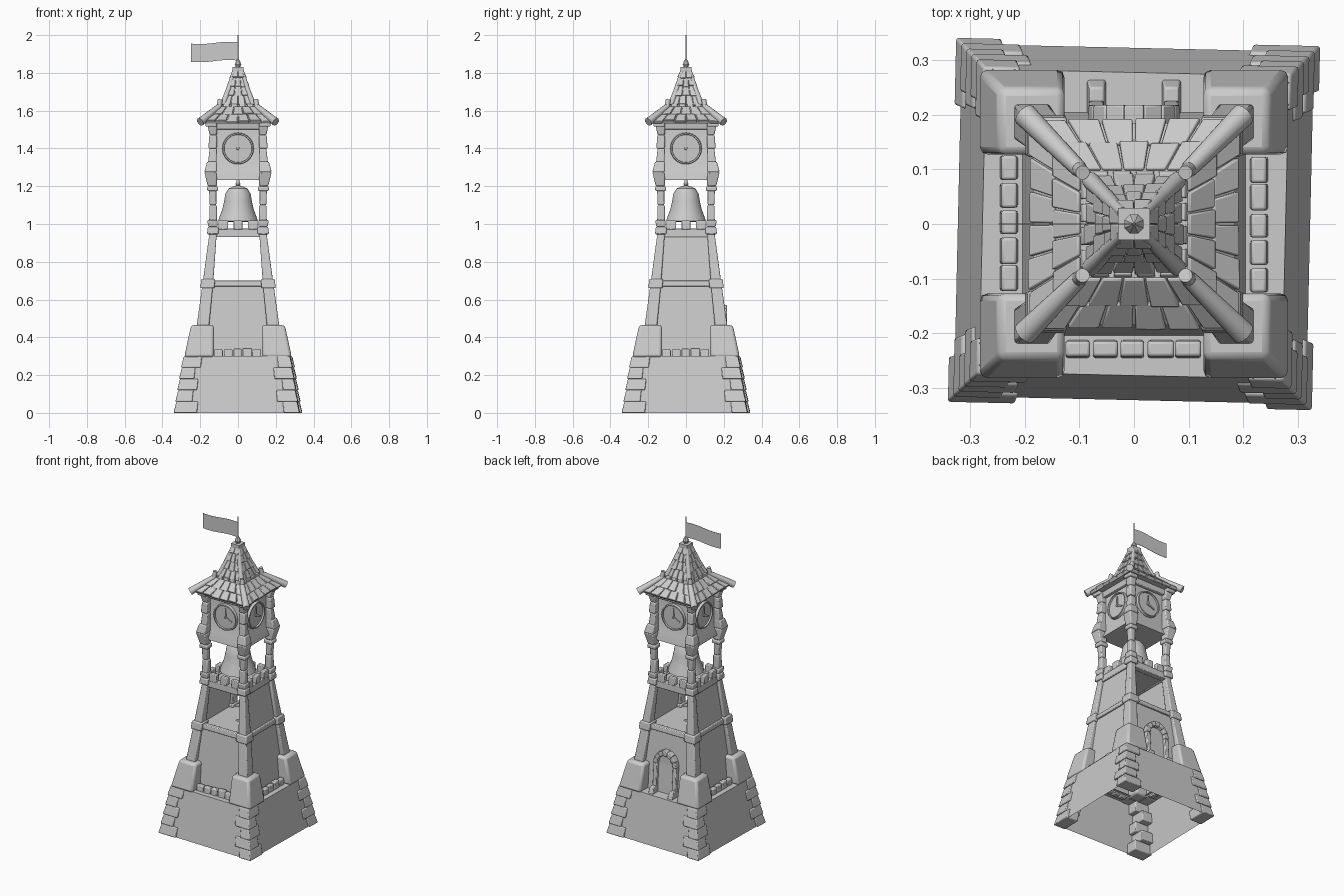
import bpy, bmesh, math, random
from mathutils import Matrix, Vector

random.seed(4)
cube = bpy.data.objects.get("Cube")
if cube:
    bpy.data.objects.remove(cube, do_unlink=True)

stone = bpy.data.materials.new("pale_grey")
stone.use_nodes = True
GREY = (0.6, 0.6, 0.6, 1)
stone.diffuse_color = GREY
stone.node_tree.nodes["Principled BSDF"].inputs["Base Color"].default_value = GREY
TURNS = [Matrix.Rotation(k * math.pi / 2, 4, 'Z') for k in range(4)]


class Part:
    """Collects simple solids and turns them into one named object."""

    def __init__(self, name):
        self.name, self.bm = name, bmesh.new()

    def hexa(self, low, high, turns=TURNS):
        """Solid between two quads, repeated for each turn."""
        for m in turns:
            v = [self.bm.verts.new(m @ Vector(p)) for p in low + high]
            for f in ((3, 2, 1, 0), (4, 5, 6, 7)):
                self.bm.faces.new([v[i] for i in f])
            for i in range(4):
                j = (i + 1) % 4
                self.bm.faces.new((v[i], v[j], v[j + 4], v[i + 4]))

    def block(self, low, high, turns=TURNS):
        """Tapered block; each end is x0, x1, y0, y1, z."""
        def quad(e):
            a, b, c, d, z = e
            return [(a, c, z), (b, c, z), (b, d, z), (a, d, z)]
        self.hexa(quad(low), quad(high), turns)

    def corner(self, a0, b0, z0, a1, b1, z1, turns=TURNS):
        """Square corner block from inner a to outer b on both axes."""
        self.block((a0, b0, a0, b0, z0), (a1, b1, a1, b1, z1), turns)

    def rings(self, profile, sides=4, cap=False):
        """Surface from stacked rings of (radius, z); square rings use half width."""
        k = math.sqrt(2) if sides == 4 else 1
        loops = []
        for r, z in profile:
            angles = [(i + 0.5) * math.tau / sides for i in range(sides)]
            loops.append([self.bm.verts.new((r * k * math.cos(a), r * k * math.sin(a), z)) for a in angles])
        for lo, hi in zip(loops, loops[1:]):
            for i in range(sides):
                j = (i + 1) % sides
                self.bm.faces.new((lo[i], lo[j], hi[j], hi[i]))
        if cap:
            self.bm.faces.new(loops[0][::-1])
            self.bm.faces.new(loops[-1])

    def rod(self, p, q, r0, r1, turns=TURNS, sides=12):
        p, q = Vector(p), Vector(q)
        aim = Matrix.Translation((p + q) / 2) @ (q - p).to_track_quat('Z', 'Y').to_matrix().to_4x4()
        for m in turns:
            bmesh.ops.create_cone(self.bm, cap_ends=True, segments=sides, radius1=r0,
                                  radius2=r1, depth=(q - p).length, matrix=m @ aim)

    def finish(self, bevel=0, twist=0):
        me = bpy.data.meshes.new(self.name)
        self.bm.normal_update()
        self.bm.to_mesh(me)
        self.bm.free()
        me.materials.append(stone)
        ob = bpy.data.objects.new(self.name, me)
        bpy.context.collection.objects.link(ob)
        ob.rotation_euler.z = math.radians(twist)
        bpy.ops.object.select_all(action='DESELECT')
        ob.select_set(True)
        bpy.context.view_layer.objects.active = ob
        bpy.ops.object.shade_smooth_by_angle(angle=math.radians(35))
        if bevel:
            mod = ob.modifiers.new("soft_edges", 'BEVEL')
            mod.width, mod.segments, mod.limit_method = bevel, 2, 'ANGLE'


# Hollow sloping base with ledge, slightly twisted
p = Part("base_walls")
p.rings([(0.322, 0), (0.277, 0.3), (0.19, 0.3)])
p.finish(twist=-1.3)

# Stacked corner stones, alternating in length
p = Part("base_corner_stones")
inner = [(0.21, 0.25), (0.235, 0.215), (0.21, 0.245), (0.225, 0.2), (0.19, 0.22)]
for i, (a, b) in enumerate(inner):
    z0, z1 = i * 0.06, i * 0.06 + 0.06
    h0, h1 = 0.334 - 0.16 * z0, 0.329 - 0.16 * z1
    p.block((a, h0, b, h0, z0), (a - 0.006, h1, b - 0.006, h1, z1))
p.finish(0.005, twist=-1.3)

# Low parapet stones on every side except the doorway side
p = Part("ledge_stones")
for i in range(5):
    x, w = -0.125 + i * 0.05, random.uniform(0.043, 0.049)
    z = 0.335 + random.uniform(0, 0.012)
    p.block((x, x + w, -0.246, -0.212, 0.29), (x, x + w, -0.242, -0.214, z),
            [TURNS[0], TURNS[1], TURNS[3]])
p.finish(0.005)

# Lower tower body and floor of the open storey
p = Part("tower_walls")
p.rings([(0.205, 0.29), (0.17, 0.69), (0.01, 0.69)])
p.finish()

# Open storey has walls on left and right only
p = Part("side_walls")
p.block((0.15, 0.168, -0.15, 0.15, 0.69), (0.118, 0.135, -0.12, 0.12, 0.95), TURNS[::2])
p.finish()

p = Part("buttress_blocks")
p.corner(0.127, 0.285, 0.295, 0.127, 0.248, 0.465)
p.finish(0.014)

p = Part("corner_posts")
p.corner(0.155, 0.222, 0.44, 0.132, 0.188, 0.68)
p.corner(0.132, 0.188, 0.68, 0.112, 0.15, 0.96)
p.corner(0.112, 0.153, 1.0, 0.112, 0.15, 1.1)
p.corner(0.115, 0.15, 1.1, 0.115, 0.154, 1.21)
p.corner(0.113, 0.16, 1.31, 0.113, 0.15, 1.4)
p.corner(0.112, 0.157, 1.4, 0.112, 0.152, 1.47)
p.corner(0.112, 0.15, 1.47, 0.112, 0.164, 1.535)
p.finish(0.006)

# Stone collars around the posts
p = Part("post_collars")
p.corner(0.124, 0.2, 0.66, 0.122, 0.194, 0.71)
p.corner(0.104, 0.164, 0.945, 0.104, 0.16, 0.985)
p.corner(0.108, 0.158, 0.985, 0.108, 0.162, 1.02)
p.corner(0.106, 0.163, 1.175, 0.106, 0.163, 1.2)
p.corner(0.112, 0.16, 1.2, 0.112, 0.178, 1.275)
p.corner(0.112, 0.178, 1.275, 0.112, 0.164, 1.33)
p.corner(0.112, 0.172, 1.515, 0.112, 0.172, 1.54)
p.finish(0.006)

p = Part("cross_beams")
p.block((-0.13, 0.13, -0.182, -0.15, 0.67), (-0.13, 0.13, -0.178, -0.15, 0.7))
p.block((-0.12, 0.12, -0.147, -0.11, 0.93), (-0.12, 0.12, -0.145, -0.11, 0.975))
p.block((-0.12, 0.12, -0.14, -0.11, 1.5), (-0.12, 0.12, -0.145, -0.11, 1.535))
p.finish(0.004)

# Bell storey floor and battlements
p = Part("bell_floor")
p.rings([(0.125, 0.935), (0.125, 0.965)], cap=True)
p.finish()
p = Part("battlements")
for x, w in ((-0.078, 0.025), (0, 0.024), (0.078, 0.025)):
    p.block((x - w, x + w, -0.147, -0.115, 0.97), (x - w, x + w, -0.145, -0.117, 1.018))
p.finish(0.004)

p = Part("bell")
p.rings([(0.09, 1.01), (0.106, 1.015), (0.1, 1.035), (0.084, 1.075), (0.074, 1.12),
         (0.067, 1.16), (0.05, 1.188), (0.022, 1.2), (0.01, 1.203)], 32, cap=True)
p.rings([(0.008, 1.2), (0.014, 1.212), (0.008, 1.225), (0.005, 1.25)], 12)
p.finish()

# Clock chamber with a sloping skirt
p = Part("clock_chamber")
p.rings([(0.142, 1.232), (0.142, 1.238), (0.12, 1.28), (0.12, 1.54)], cap=True)
p.finish()

p = Part("clock_rims")
for i in range(32):
    a, b = i * math.tau / 32, (i + 1) * math.tau / 32
    def arc(y, r0, r1):
        return [(r * math.sin(t), y, 1.4 + r * math.cos(t))
                for r, t in ((r0, a), (r0, b), (r1, b), (r1, a))]
    p.hexa(arc(-0.118, 0.072, 0.084), arc(-0.136, 0.074, 0.081))
p.finish()

p = Part("clock_faces")
p.rod((0, -0.118, 1.4), (0, -0.126, 1.4), 0.074, 0.074, sides=32)
p.rod((0, -0.12, 1.4), (0, -0.134, 1.4), 0.009, 0.007)
p.finish()
p = Part("clock_hands")
for angle, length in ((0, 0.058), (115, 0.05)):
    turn = Matrix.Translation((0, 0, 1.4)) @ Matrix.Rotation(math.radians(angle), 4, 'Y')
    p.block((-0.006, 0.006, -0.132, -0.125, 0), (-0.003, 0.003, -0.132, -0.125, length),
            [m @ turn for m in TURNS])
p.finish()

# Two-stage roof: solid cores, then overlapping tiles
EAVES = [(0.185, 1.542), (0.143, 1.578), (0.098, 1.62)]
SPIRE = [(0.08, 1.632), (0.062, 1.68), (0.046, 1.73), (0.033, 1.775), (0.022, 1.81)]
p = Part("roof_core")
p.rings([(0.18, 1.533)] + EAVES, cap=True)
p.rings([(0.08, 1.6)] + SPIRE, cap=True)
p.finish()

p = Part("roof_tiles")
for rows, counts in ((EAVES, (6, 5)), (SPIRE, (4, 3, 3, 2))):
    for (h0, z0), (h1, z1), n in zip(rows, rows[1:], counts):
        normal = Vector((0, z0 - z1, h0 - h1)).normalized()
        for turn in TURNS:
            for i in range(n):
                f0, f1 = 2 * i / n - 0.985, 2 * (i + 1) / n - 1.015
                lift, slip = random.uniform(0.009, 0.015), random.uniform(0, 0.008)
                ends = [(f0, h0, z0 - slip), (f1, h0, z0 - slip), (f1, h1, z1), (f0, h1, z1)]
                low = [Vector((f * h, -h, z)) - normal * 0.006 for f, h, z in ends]
                high = [Vector((f * h, -h, z)) + normal * (lift if h == h0 else 0.006) for f, h, z in ends]
                p.hexa(low, high, [turn])
p.finish(0.003)

# Rounded hip logs on both roof stages
p = Part("roof_hip_logs")
p.rod((0.2, 0.2, 1.54), (0.1, 0.1, 1.622), 0.022, 0.015)
p.rod((0.103, 0.103, 1.605), (0.094, 0.094, 1.66), 0.015, 0.013)
p.rod((0.08, 0.08, 1.63), (0.05, 0.05, 1.715), 0.016, 0.013)
p.rod((0.051, 0.051, 1.71), (0.021, 0.021, 1.81), 0.014, 0.01)
p.finish()
p = Part("roof_collar_stones")
for x in (-0.062, -0.02, 0.022, 0.064):
    p.block((x - 0.017, x + 0.017, -0.1, -0.07, 1.61), (x - 0.016, x + 0.016, -0.094, -0.07, 1.636))
p.finish(0.003)

# Finial, flagpole and flag
p = Part("finial")
p.rings([(0.029, 1.803), (0.029, 1.83)], cap=True)
p.rings([(0.012, 1.83), (0.019, 1.845), (0.012, 1.862), (0.003, 1.875)], 8)
p.finish()
p = Part("flagpole")
p.rod((0, 0, 1.86), (0, 0, 2.0), 0.003, 0.002, TURNS[:1], 8)
p.finish()
p = Part("flag")
for i in range(8):
    ends = [(-x, 0.001, 1.866 - 0.028 * x + 0.004 * math.sin(x * 25)) for x in (i * 0.031, i * 0.031 + 0.031)]
    low = [ends[1], ends[0], (ends[0][0], -0.001, ends[0][2]), (ends[1][0], -0.001, ends[1][2])]
    p.hexa(low, [(x, y, z + 0.096) for x, y, z in low], TURNS[:1])
p.finish()

# Arched doorway on the rear
BACK = [TURNS[2]]
p = Part("door_frame")
for s in (-1, 1):
    a, b = sorted((s * 0.055, s * 0.082))
    p.block((a, b, -0.228, -0.17, 0.3), (a, b, -0.215, -0.17, 0.48), BACK)
    p.block((a - 0.004, b + 0.004, -0.265, -0.18, 0.295), (a, b, -0.25, -0.18, 0.34), BACK)
for i in range(7):
    a, b = (math.pi * (j / 7 - 0.5) for j in (i, i + 1))
    def arch(y):
        return [(r * math.sin(t), y, 0.48 + 1.1 * r * math.cos(t))
                for r, t in ((0.055, a), (0.055, b), (0.084, b), (0.084, a))]
    p.hexa(arch(-0.165), arch(-0.218), BACK)
p.finish(0.004)
p = Part("door")
p.block((-0.056, 0.056, -0.209, -0.18, 0.3), (-0.056, 0.056, -0.197, -0.17, 0.48), BACK)
p.rod((0, -0.17, 0.48), (0, -0.197, 0.48), 0.056, 0.056, BACK, 24)
p.finish()
